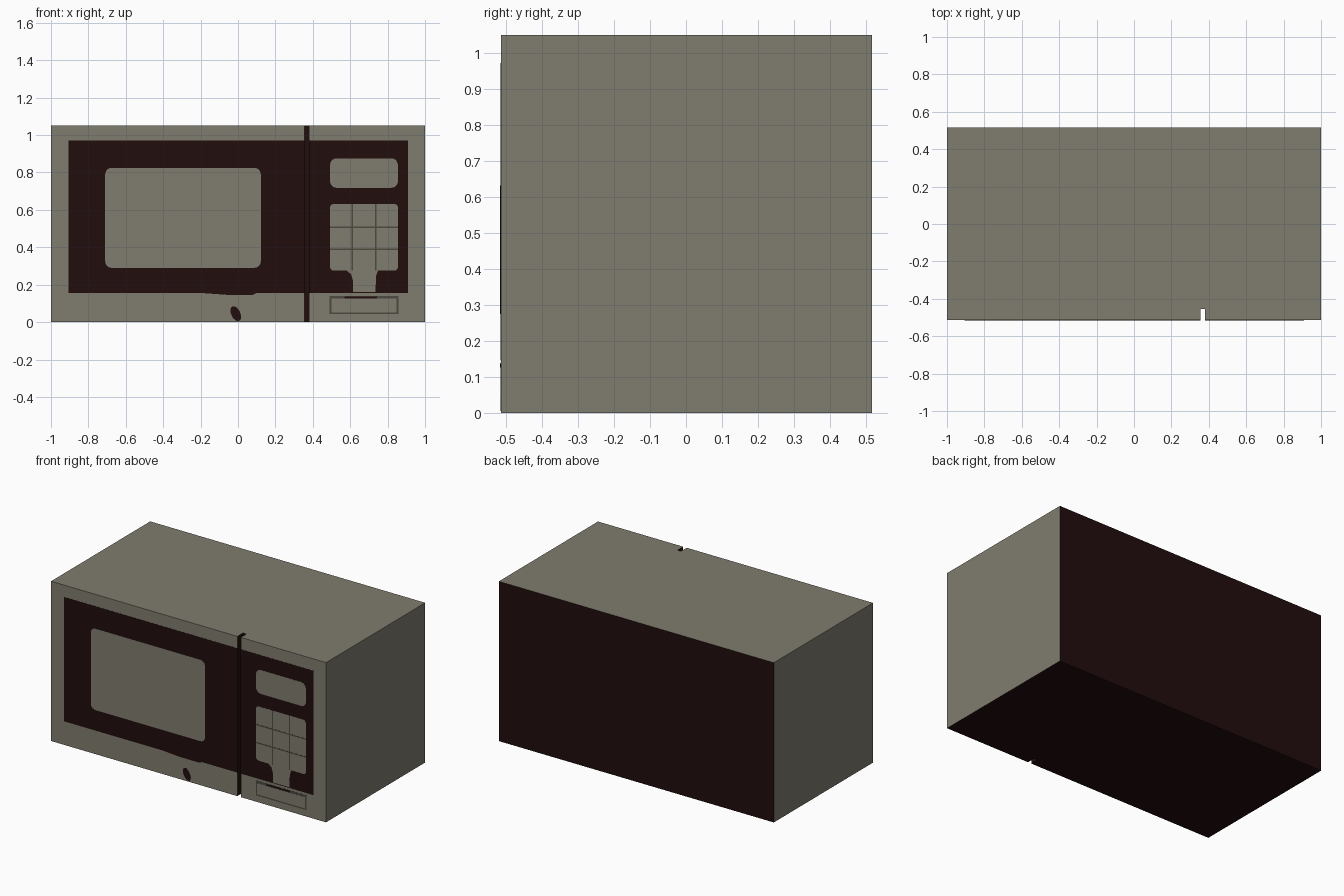
import bpy, bmesh, math

if "Cube" in bpy.data.objects:
    bpy.data.objects.remove(bpy.data.objects["Cube"])

FRONT, BACK, TOP = -0.514, 0.516, 1.05
SLOT_L, SLOT_R, SLOT_Y = 0.355, 0.38, -0.455


def material(name, rgb):
    m = bpy.data.materials.new(name)
    m.diffuse_color = (*rgb, 1)
    m.use_nodes = True
    m.node_tree.nodes["Principled BSDF"].inputs["Base Color"].default_value = m.diffuse_color
    return m


GREY = material("warm grey", (0.215, 0.20, 0.157))
DARK = material("dark brown", (0.0155, 0.004, 0.004))
GROOVE = material("groove grey", (0.075, 0.068, 0.052))


def make(name, bm, mats):
    bmesh.ops.recalc_face_normals(bm, faces=bm.faces)
    me = bpy.data.meshes.new(name)
    bm.to_mesh(me)
    bm.free()
    for m in mats:
        me.materials.append(m)
    ob = bpy.data.objects.new(name, me)
    bpy.context.collection.objects.link(ob)
    return ob


def prism(points, move):
    bm = bmesh.new()
    face = bm.faces.new([bm.verts.new(p) for p in points])
    ext = bmesh.ops.extrude_face_region(bm, geom=[face], use_keep_orig=True)
    new = [v for v in ext["geom"] if isinstance(v, bmesh.types.BMVert)]
    bmesh.ops.translate(bm, verts=new, vec=move)
    return bm


def plate(name, pts, mat, layer):
    # thin inlay on the front; higher layers sit just in front of lower ones
    bm = prism([(x, FRONT, z) for x, z in pts], (0, -0.0007 * layer, 0))
    return make(name, bm, [mat])


def rect(x0, x1, z0, z1, r=0.0):
    if r == 0:
        return [(x0, z0), (x1, z0), (x1, z1), (x0, z1)]
    pts = []
    corners = [(x1 - r, z0 + r, -90), (x1 - r, z1 - r, 0),
               (x0 + r, z1 - r, 90), (x0 + r, z0 + r, 180)]
    for cx, cz, a0 in corners:
        for k in range(6):
            a = math.radians(a0 + 18 * k)
            pts.append((cx + r * math.cos(a), cz + r * math.sin(a)))
    return pts


# Cabinet with the vertical door slot cut into its front
outline = [(-1, FRONT), (SLOT_L, FRONT), (SLOT_L, SLOT_Y), (SLOT_R, SLOT_Y),
           (SLOT_R, FRONT), (1, FRONT), (1, BACK), (-1, BACK)]
cabinet = make("cabinet", prism([(x, y, 0) for x, y in outline], (0, 0, TOP)), [GREY, DARK])
for f in cabinet.data.polygons:
    c, n = f.center, f.normal
    in_slot = abs(n.z) < 0.5 and SLOT_L - 0.01 < c.x < SLOT_R + 0.01 and c.y < SLOT_Y + 0.01
    is_front = n.y < -0.5 and c.y < FRONT + 0.01
    if n.z < -0.5 or n.y > 0.5 or (in_slot and not is_front):
        f.material_index = 1

# Dark fascia, one piece each side of the slot
plate("door_fascia", rect(-0.905, SLOT_L, 0.155, 0.972), DARK, 1)
plate("control_fascia", rect(SLOT_R, 0.908, 0.155, 0.972), DARK, 1)
plate("fascia_lower_lip", [(-0.2, 0.156), (-0.06, 0.146), (0.08, 0.146), (0.1, 0.156)], DARK, 1)

# Door window and display
plate("door_window", rect(-0.71, 0.122, 0.29, 0.825, 0.035), GREY, 2)
plate("display", rect(0.492, 0.855, 0.718, 0.875, 0.035), GREY, 2)

# Keypad with its neck and dividing grooves
plate("keypad", rect(0.492, 0.855, 0.275, 0.632, 0.02), GREY, 2)
plate("keypad_neck", [(0.615, 0.16), (0.735, 0.16), (0.738, 0.245), (0.75, 0.28),
                      (0.575, 0.28), (0.605, 0.255), (0.615, 0.22)], GREY, 2)
for i, x in enumerate((0.612, 0.736)):
    plate(f"keypad_column_groove_{i}", rect(x - 0.004, x + 0.004, 0.275, 0.632), GROOVE, 3)
for i, z in enumerate((0.39, 0.508)):
    plate(f"keypad_row_groove_{i}", rect(0.492, 0.855, z - 0.004, z + 0.004), GROOVE, 3)

# Door release button with its surrounding groove
plate("button_groove", rect(0.49, 0.857, 0.042, 0.14), GROOVE, 1)
plate("button", rect(0.499, 0.848, 0.051, 0.125), GREY, 2)
plate("button_shadow_gap", rect(0.57, 0.742, 0.126, 0.137), DARK, 3)

# Small dark latch mark below the door
mark = [(-0.012 + 0.026 * math.cos(a) - 0.012 * math.sin(a), 0.045 + 0.04 * math.sin(a))
        for a in (math.tau * k / 16 for k in range(16))]
plate("latch_mark", mark, DARK, 1)
